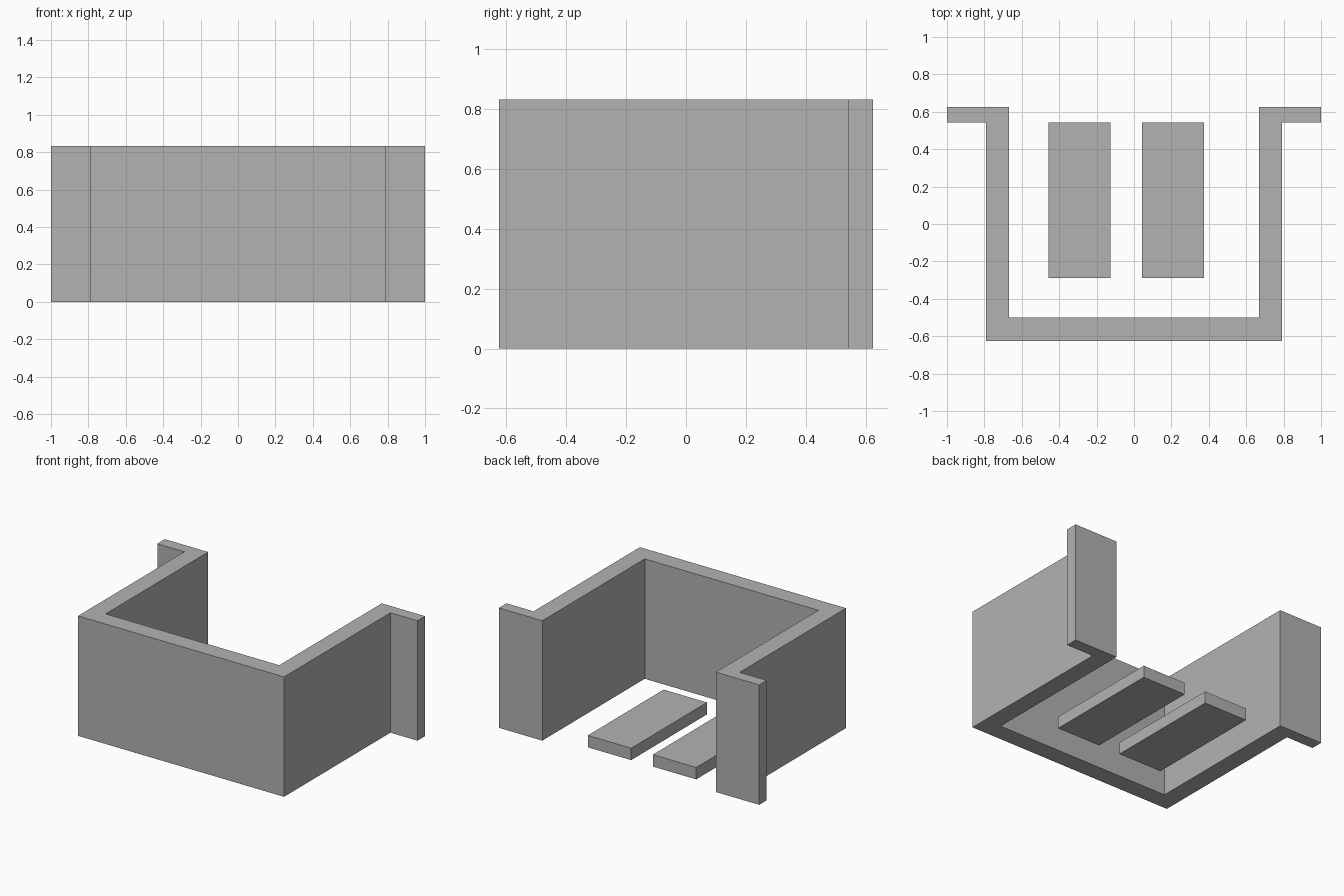
import bpy
import bmesh

cube = bpy.data.objects.get("Cube")
if cube:
    bpy.data.objects.remove(cube, do_unlink=True)

# Plain grey material
GREY = (0.448, 0.448, 0.448, 1)
grey = bpy.data.materials.new("plain grey")
grey.use_nodes = True
grey.diffuse_color = GREY
grey.node_tree.nodes["Principled BSDF"].inputs["Base Color"].default_value = GREY


def extrude_outline(name, outline, height):
    """Raise a counter-clockwise floor outline into a closed solid."""
    bm = bmesh.new()
    base = bm.faces.new([bm.verts.new((x, y, 0)) for x, y in outline])
    top = bmesh.ops.extrude_face_region(bm, geom=[base], use_keep_orig=True)
    raised = [v for v in top["geom"] if isinstance(v, bmesh.types.BMVert)]
    bmesh.ops.translate(bm, verts=raised, vec=(0, 0, height))
    bmesh.ops.recalc_face_normals(bm, faces=bm.faces)
    mesh = bpy.data.meshes.new(name)
    bm.to_mesh(mesh)
    bm.free()
    mesh.materials.append(grey)
    obj = bpy.data.objects.new(name, mesh)
    bpy.context.collection.objects.link(obj)
    return obj


# U-shaped wall with outward flanges at the back, mirrored from its +x half
half = [(0.792, -0.625), (0.792, 0.542), (1, 0.542),
        (1, 0.625), (0.667, 0.625), (0.667, -0.5)]
mirrored = [(-x, y) for x, y in reversed(half)]
extrude_outline("flanged_wall", half + mirrored, 0.833)

# Two low floor slabs, set slightly off centre
for name, x in (("right_floor_slab", -0.458), ("left_floor_slab", 0.042)):
    x2 = x + 0.333
    extrude_outline(name, [(x, -0.29), (x2, -0.29), (x2, 0.542), (x, 0.542)], 0.083)
